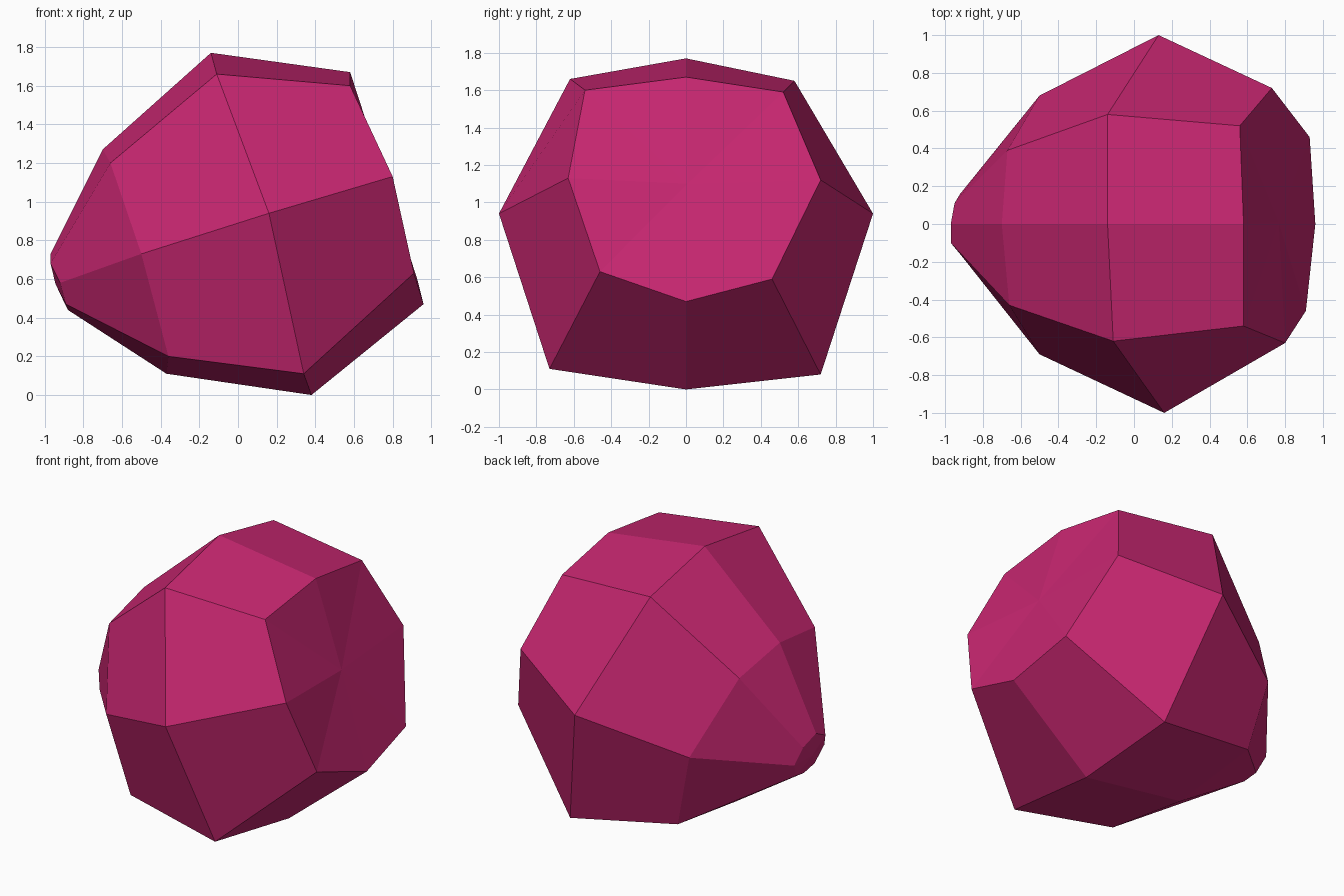
import bpy
import bmesh
from mathutils import Vector

default_cube = bpy.data.objects.get("Cube")
if default_cube:
    bpy.data.objects.remove(default_cube, do_unlink=True)


def flat_material(name, colour):
    material = bpy.data.materials.new(name)
    material.use_nodes = True
    material.diffuse_color = colour
    shader = material.node_tree.nodes["Principled BSDF"]
    shader.inputs["Base Color"].default_value = colour
    shader.inputs["Roughness"].default_value = 0.8
    return material


# Eight-sided cross-sections, each listed from the top round by the front
broad_end = [(.58, 0, 1.67), (.58, -.54, 1.6), (.8, -.63, 1.13), (.91, -.46, .63),
             (.96, 0, .47), (.93, .46, .59), (.73, .72, 1.12), (.56, .52, 1.59)]
girdle = [(-.14, 0, 1.77), (-.11, -.62, 1.66), (.16, -1, .94), (.34, -.73, .11),
          (.38, 0, 0), (.36, .72, .08), (.13, 1, .94), (-.14, .58, 1.65)]
shoulder = [(-.7, 0, 1.27), (-.66, -.43, 1.2), (-.5, -.69, .73), (-.36, -.63, .2),
            (-.37, 0, .11), (-.38, .63, .2), (-.5, .68, .7), (-.67, .39, 1.17)]
narrow_tip = [(-.97, 0, .73), (-.97, -.1, .68), (-.92, -.16, .58), (-.89, -.1, .47),
              (-.88, 0, .44), (-.89, .1, .46), (-.92, .16, .56), (-.95, .11, .67)]


def bridge(bm, first, second):
    """Join two rings of vertices with a belt of quads."""
    count = len(first)
    for i in range(count):
        j = (i + 1) % count
        bm.faces.new((first[i], first[j], second[j], second[i]))


def close_end(bm, ring, bulge):
    """Close a ring with a shallow fan of triangles."""
    centre = sum((v.co for v in ring), Vector()) / len(ring)
    hub = bm.verts.new(centre + Vector((bulge, 0, 0)))
    for i, vert in enumerate(ring):
        bm.faces.new((vert, ring[(i + 1) % len(ring)], hub))


def build_stone(name, sections, material):
    """Loft the sections into one closed, flat-shaded solid."""
    bm = bmesh.new()
    rings = [[bm.verts.new(point) for point in section] for section in sections]
    for first, second in zip(rings, rings[1:]):
        bridge(bm, first, second)
    close_end(bm, rings[0], 0.01)
    close_end(bm, rings[-1], -0.02)
    bmesh.ops.recalc_face_normals(bm, faces=bm.faces)
    for face in bm.faces:
        face.smooth = False
    mesh = bpy.data.meshes.new(name)
    bm.to_mesh(mesh)
    bm.free()
    mesh.materials.append(material)
    stone = bpy.data.objects.new(name, mesh)
    bpy.context.collection.objects.link(stone)
    return stone


magenta = flat_material("magenta", (.577, .02, .165, 1))
build_stone("faceted_stone", [broad_end, girdle, shoulder, narrow_tip], magenta)
